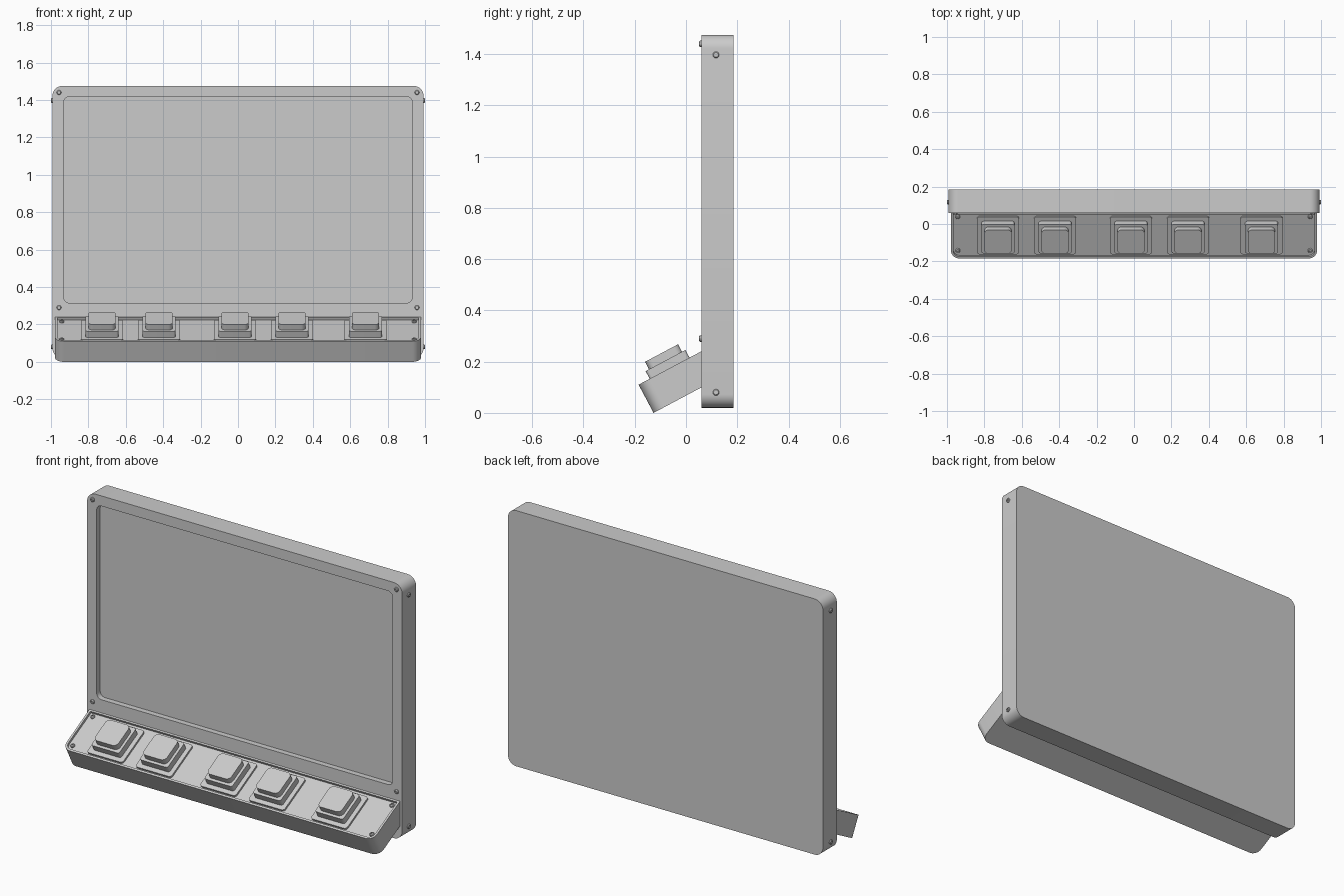
import bpy, bmesh
from math import radians, pi, cos, sin
from mathutils import Matrix, Vector

cube = bpy.data.objects.get("Cube")
if cube:
    bpy.data.objects.remove(cube, do_unlink=True)

# One plain grey plastic
grey = bpy.data.materials.new("grey_plastic")
grey.use_nodes = True
grey.diffuse_color = (0.6, 0.6, 0.6, 1)
grey.node_tree.nodes["Principled BSDF"].inputs["Base Color"].default_value = (0.6, 0.6, 0.6, 1)

STEPS = 8  # segments per rounded corner


def outline(x0, x1, y0, y1, r_low, r_high):
    """Rounded rectangle with separate radii for its lower and upper corners."""
    corners = [(x1, y1, r_high, 0), (x0, y1, r_high, 1),
               (x0, y0, r_low, 2), (x1, y0, r_low, 3)]
    points = []
    for x, y, r, quarter in corners:
        cx = x - r if x == x1 else x + r
        cy = y - r if y == y1 else y + r
        for i in range(STEPS + 1):
            a = (quarter + i / STEPS) * pi / 2
            points.append((cx + r * cos(a), cy + r * sin(a)))
    return points


def centred(cx, cy, hx, hy, r):
    return outline(cx - hx, cx + hx, cy - hy, cy + hy, r, r)


def circle(r, sides=20):
    return [(r * cos(2 * pi * i / sides), r * sin(2 * pi * i / sides)) for i in range(sides)]


def stack(name, levels, frame):
    """Join matching outlines at successive heights and close both ends."""
    bm = bmesh.new()
    rings = [[bm.verts.new((x, y, h)) for x, y in pts] for pts, h in levels]
    for low, high in zip(rings, rings[1:]):
        for i in range(len(low)):
            j = (i + 1) % len(low)
            bm.faces.new((low[i], low[j], high[j], high[i]))
    bm.faces.new(rings[0][::-1])
    bm.faces.new(rings[-1])
    bmesh.ops.remove_doubles(bm, verts=bm.verts, dist=1e-5)
    for f in bm.faces:
        f.smooth = True
    mesh = bpy.data.meshes.new(name)
    bm.to_mesh(mesh)
    bm.free()
    mesh.set_sharp_from_angle(angle=radians(30))
    mesh.materials.append(grey)
    obj = bpy.data.objects.new(name, mesh)
    obj.matrix_world = frame
    bpy.context.collection.objects.link(obj)
    return obj


def screw(name, frame, x, y, base, r=0.0125, height=0.009):
    """Domed screw head with a small socket."""
    stack(name, [(circle(r), base - 0.004), (circle(r), base + height * 0.5),
                 (circle(r * 0.75), base + height), (circle(r * 0.45), base + height),
                 (circle(r * 0.45), base + height * 0.4)],
          frame @ Matrix.Translation((x, y, 0)))


# Display housing with a recessed screen; local z points to the front
upright = Matrix.Rotation(radians(90), 4, 'X')
shell = outline(-0.992, 0.992, 0.02, 1.475, 0.053, 0.053)
window = outline(-0.932, 0.932, 0.315, 1.417, 0.03, 0.03)
stack("display_housing", [(shell, -0.185), (shell, -0.06), (window, -0.06), (window, -0.092)], upright)

for side, x in (("right", -0.957), ("left", 0.957)):
    for level, z in (("lower", 0.29), ("upper", 1.44)):
        screw(f"{side}_{level}_front_screw", upright, x, z, -0.06)

# Screws on the two sides of the housing
for side, s in (("right", -1), ("left", 1)):
    for level, z in (("lower", 0.08), ("upper", 1.397)):
        frame = Matrix.Translation((s * 0.992, 0.117, z)) @ Matrix.Rotation(s * pi / 2, 4, 'Y')
        screw(f"{side}_{level}_side_screw", frame, 0, 0, 0, height=0.008)

# Sloping control console: local y climbs the slope, local z leaves the panel
slope = Matrix.Translation((0, -0.185, 0.11)) @ Matrix.Rotation(radians(28), 4, 'X')
PANEL = -0.014
case = outline(-0.978, 0.978, 0, 0.279, 0.047, 0)
well = outline(-0.966, 0.966, 0.012, 0.268, 0.035, 0)
stack("control_console", [(case, -0.1245), (case, 0), (well, 0), (well, PANEL)], slope)

for side, x in (("right", -0.942), ("left", 0.942)):
    for level, v in (("lower", 0.043), ("upper", 0.247)):
        screw(f"{side}_{level}_console_screw", slope, x, v, PANEL)

# Five buttons: mounting plate, collar and rounded cap
for n, x in enumerate((-0.727, -0.422, -0.016, 0.289, 0.682), 1):
    v = 0.137

    def square(half, r):
        return centred(x, v, half, half, r)

    stack(f"button_plate_{n}", [(square(0.113, 0.015), PANEL - 0.004), (square(0.113, 0.015), -0.003)], slope)
    stack(f"button_collar_{n}", [(square(0.088, 0.012), PANEL), (square(0.088, 0.012), 0.034)], slope)
    stack(f"button_cap_{n}", [(square(0.073, 0.025), 0.03), (square(0.073, 0.025), 0.067)], slope)
